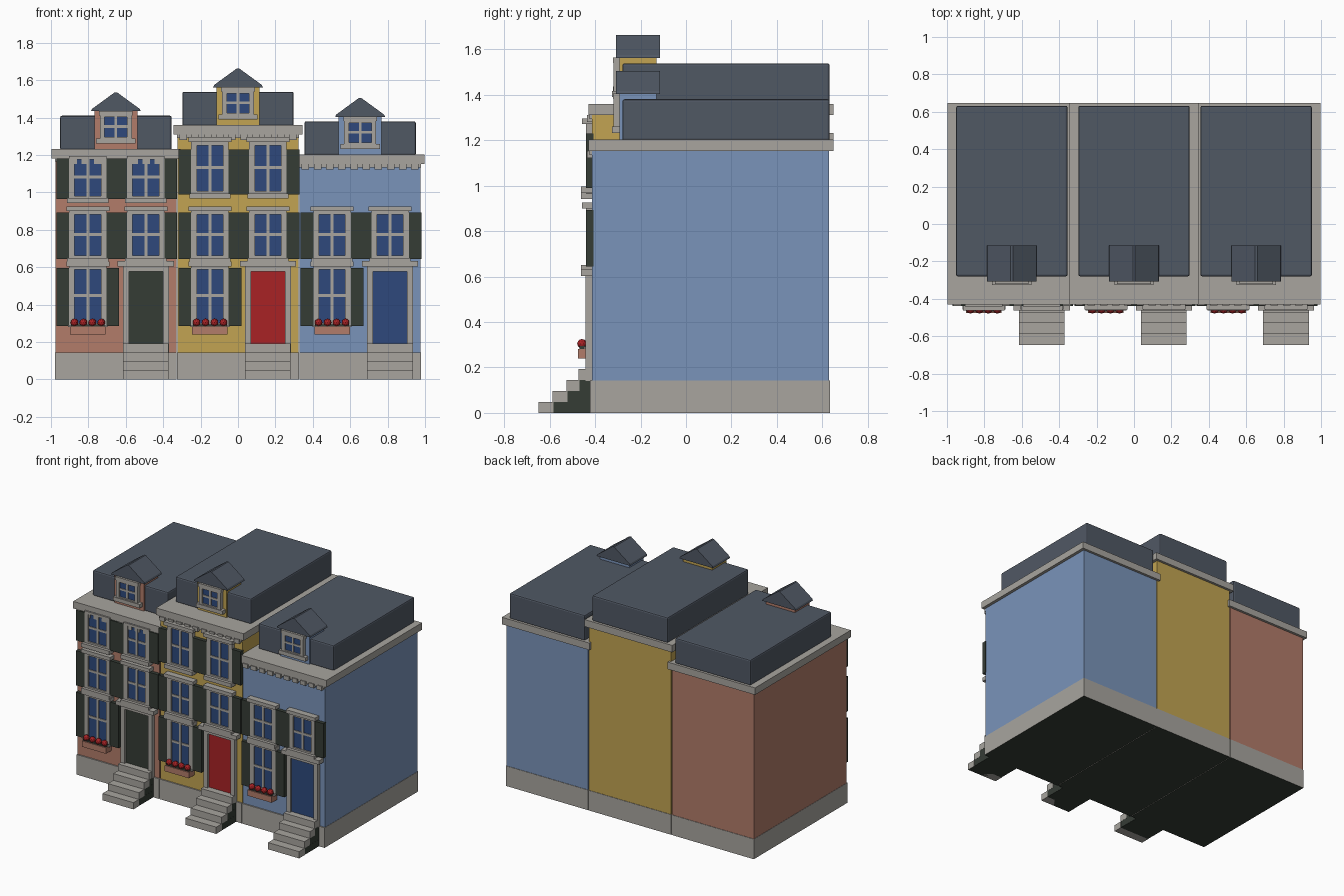
import bpy, bmesh, math
from mathutils import Matrix, Vector

if "Cube" in bpy.data.objects:
    bpy.data.objects.remove(bpy.data.objects["Cube"])


def mat(name, r, g, b):
    m = bpy.data.materials.new(name)
    lin = [((c / 255 + 0.055) / 1.055) ** 2.4 for c in (r, g, b)]
    m.diffuse_color = (*lin, 1)
    m.use_nodes = True
    m.node_tree.nodes["Principled BSDF"].inputs["Base Color"].default_value = m.diffuse_color
    return m


STONE = mat("grey_stone", 168, 165, 159)
GREEN = mat("dark_green", 53, 60, 53)
GLASS = mat("deep_blue", 46, 73, 124)
RED = mat("red", 168, 34, 37)
SALMON = mat("salmon_brick", 178, 124, 106)
YELLOW = mat("ochre_yellow", 194, 164, 82)
BLUE = mat("pale_blue", 122, 148, 186)
SLATE = mat("slate", 80, 88, 100)


def finish(name, bm, *mats):
    me = bpy.data.meshes.new(name)
    bmesh.ops.recalc_face_normals(bm, faces=bm.faces)
    bm.to_mesh(me)
    bm.free()
    ob = bpy.data.objects.new(name, me)
    bpy.context.collection.objects.link(ob)
    for m in mats:
        me.materials.append(m)
    return ob


def boxes(name, m, items, bevel=0):
    """One object from boxes given as (x0, x1, y0, y1, z0, z1)."""
    bm = bmesh.new()
    for x0, x1, y0, y1, z0, z1 in items:
        mid = Vector((x0 + x1, y0 + y1, z0 + z1)) / 2
        mx = Matrix.Translation(mid) @ Matrix.Diagonal((x1 - x0, y1 - y0, z1 - z0, 1))
        bmesh.ops.create_cube(bm, size=1, matrix=mx)
    ob = finish(name, bm, m)
    if bevel:
        mod = ob.modifiers.new("soft_edges", "BEVEL")
        mod.width, mod.segments = bevel, 2
    return ob


def prism(name, m, profile, y0, y1):
    """Extrude an x/z profile along y."""
    bm = bmesh.new()
    f = bm.faces.new([bm.verts.new((x, y0, z)) for x, z in profile])
    ext = bmesh.ops.extrude_face_region(bm, geom=[f])["geom"]
    for v in ext:
        if isinstance(v, bmesh.types.BMVert):
            v.co.y = y1
    return finish(name, bm, m)


def window(tag, cx, hw, z0, z1, wall, b=0.03, bar=0.016):
    """Glazed frame with a cross of glazing bars; wall = y of the wall face."""
    f, zc = wall - 0.028, (z0 + z1) / 2
    boxes(tag + "_glass", GLASS, [(cx - hw + .01, cx + hw - .01, f + .01, wall + .01, z0, z1)])
    boxes(tag + "_frame", STONE, [
        (cx - hw, cx - hw + b, f, wall + .01, z0, z1),
        (cx + hw - b, cx + hw, f, wall + .01, z0, z1),
        (cx - hw + b, cx + hw - b, f, wall + .01, z1 - b * .6, z1),
        (cx - hw + b, cx + hw - b, f, wall + .01, z0, z0 + b * .4),
        (cx - bar / 2, cx + bar / 2, f + .004, wall, z0, z1),
        (cx - hw + b, cx + hw - b, f + .005, wall, zc - bar / 2, zc + bar / 2)])


WALL, BACK, HALF = -0.413, 0.63, 0.325


def shutters(tag, cx, z0, z1):
    boxes(tag + "_shutters", GREEN, [
        (cx + a, cx + c, WALL - .026, WALL + .005, z0, z1) for a, c in ((-.168, -.1), (.1, .168))])


def flower_box(tag, cx):
    boxes(tag + "_flower_box", SALMON, [(cx - .095, cx + .095, -.475, WALL, .24, .282)])
    boxes(tag + "_foliage", GREEN, [(cx - .09, cx + .09, -.468, -.425, .28, .295)])
    bm = bmesh.new()
    for i in range(4):
        mx = Matrix.Translation((cx + (i - 1.5) * .048, -.458, .304))
        bmesh.ops.create_icosphere(bm, subdivisions=2, radius=.021, matrix=mx)
    finish(tag + "_flowers", bm, RED)


def house(tag, cx, paint, door, top, upper):
    """One house; top = upper face of the cornice, upper = third-floor window span."""
    x0, x1 = cx - HALF, cx + HALF
    # plinth with dark underside, and wall block
    base = boxes(tag + "_plinth", STONE, [(x0, x1, -.422, BACK + .003, 0, .143)])
    base.data.materials.append(GREEN)
    for p in base.data.polygons:
        if p.normal.z < -.5:
            p.material_index = 1
    boxes(tag + "_walls", paint, [(x0 + .002, x1 - .002, WALL, BACK, .14, top - .04)])
    # cornice, frieze and dentils
    boxes(tag + "_cornice", STONE, [(cx - .345, cx + .345, -.43, .648, top - .05, top)])
    boxes(tag + "_dentils", STONE, [
        (cx + (i - 4.5) * .065 - .02, cx + (i - 4.5) * .065 + .02, -.436, WALL, top - .08, top - .05)
        for i in range(10)] + [(x0, x1, -.424, WALL, top - .068, top - .05)])
    # roof block
    boxes(tag + "_roof", SLATE, [(cx - .298, cx + .298, -.28, .632, top - .005, top + .178)], .01)
    # dormer
    boxes(tag + "_dormer", paint, [(cx - .115, cx + .115, -.292, -.13, top, top + .205)])
    window(tag + "_dormer_window", cx, .085, top + .055, top + .185, -.292, .025, .014)
    boxes(tag + "_dormer_trim", STONE, [
        (cx - .105, cx + .105, -.325, -.285, top + .03, top + .057),
        (cx - .09, cx + .09, -.322, -.285, top + .18, top + .204)])
    prism(tag + "_dormer_roof", SLATE, [
        (cx - .133, top + .202), (cx + .133, top + .202), (cx + .128, top + .214),
        (cx + .006, top + .303), (cx - .006, top + .303), (cx - .128, top + .214)], -.307, -.115)
    # windows: ground floor, then upper floors in both bays
    wx, dx = cx - .15, cx + .16
    spans = [("ground", wx, .29, .605), ("first_a", wx, .65, .9), ("first_b", dx, .65, .9)]
    if upper:
        spans += [("second_a", wx, *upper), ("second_b", dx, *upper)]
    for n, px, z0, z1 in spans:
        t = f"{tag}_{n}_window"
        window(t, px, .1, z0, z1, WALL)
        trim = [(px - .11, px + .11, -.462, WALL, z0 - .028, z0)] if n != "ground" else \
            [(px - .105, px + .105, -.452, WALL, z0 - .01, z0)]
        if z1 < top - .06:
            trim.append((px - .115, px + .115, -.458, WALL, z1, z1 + .025))
        boxes(t + "_trim", STONE, trim)
        shutters(t, px, z0 - .005, min(z1 - .008, top - .13 if top > 1.3 else top - .05))
    flower_box(tag, wx)
    # door, surround and hood
    boxes(tag + "_door", door, [(dx - .095, dx + .095, -.426, WALL, .19, .585)])
    boxes(tag + "_door_surround", STONE, [
        (dx - .123, dx - .091, -.442, WALL, .14, .605),
        (dx + .091, dx + .123, -.442, WALL, .14, .605),
        (dx - .091, dx + .091, -.442, WALL, .578, .605),
        (dx - .15, dx + .15, -.462, WALL, .603, .632)])
    # front steps: stone treads on a dark core
    ys = [-.648, -.587, -.526, -.472, -.415]
    boxes(tag + "_steps", STONE, [
        (dx - .122, dx + .122, ys[i], ys[i + 1] + .004, i * .048, (i + 1) * .048) for i in range(4)])
    boxes(tag + "_steps_core", GREEN, [
        (dx - .121, dx + .121, ys[i + 1], -.415, i * .048 + .0005, (i + 1) * .048) for i in range(3)]
        + [(dx - .12, dx + .12, -.646, -.415, -.0005 + .0005, .003)])


house("left_house", -.653, SALMON, GREEN, 1.232, (.97, 1.195))
house("middle_house", 0, YELLOW, RED, 1.36, (.995, 1.27))
house("right_house", .653, BLUE, GLASS, 1.202, None)
